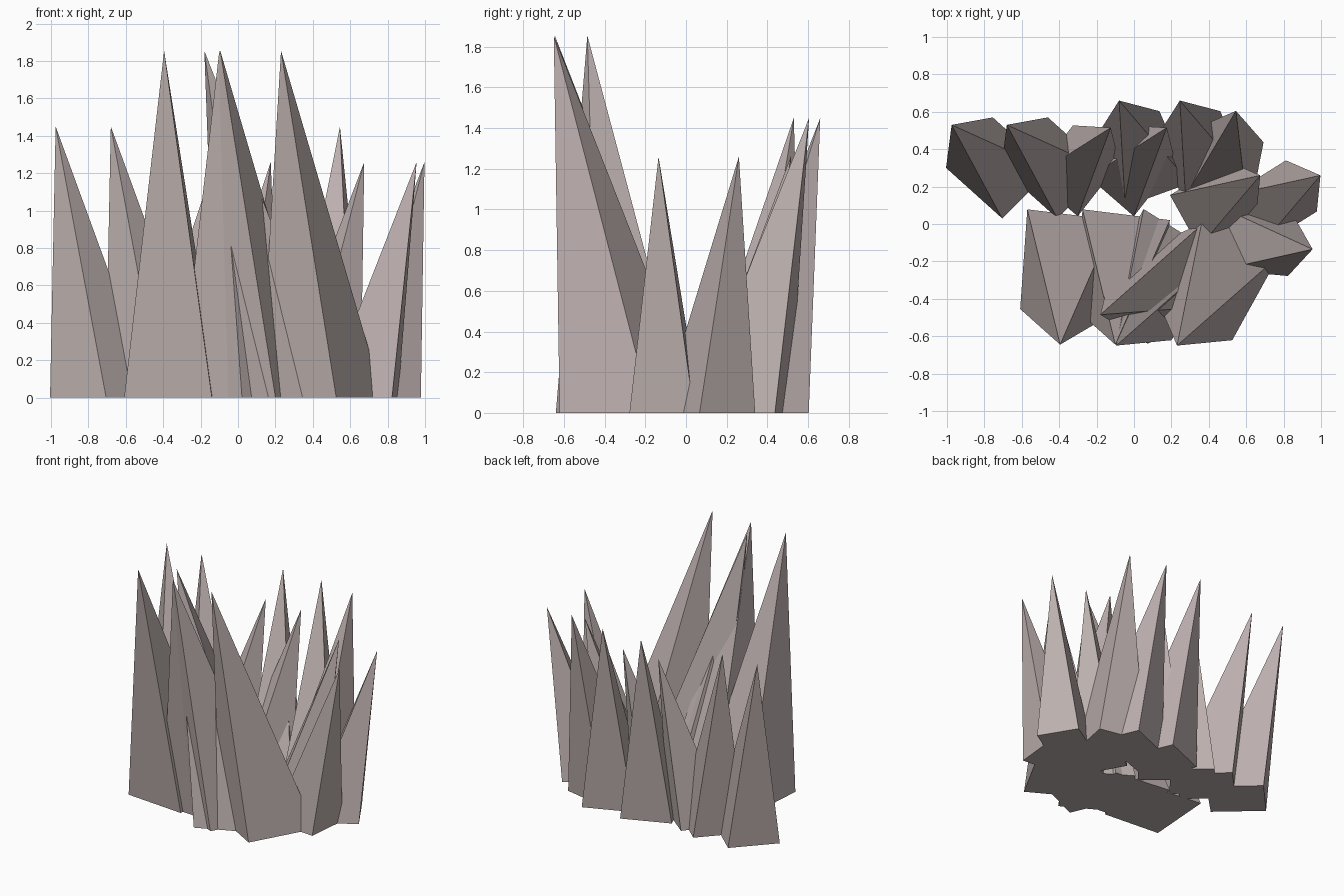
import bpy
from math import radians, cos, sin

if "Cube" in bpy.data.objects:
    bpy.data.objects.remove(bpy.data.objects["Cube"])

# Spike footprint relative to its leaning tip, for a spike 1.45 high
FOOT = [(-0.03, -0.23), (0.27, -0.50), (0.53, -0.24), (0.22, 0.04)]

# Brownish grey stone
stone = bpy.data.materials.new("stone")
stone.diffuse_color = (0.51, 0.44, 0.43, 1)
stone.use_nodes = True
stone.node_tree.nodes["Principled BSDF"].inputs["Base Color"].default_value = stone.diffuse_color


def spike(name, x, y, height, turn):
    s, a = height / 1.45, radians(turn)
    base = [(x + s * (px * cos(a) - py * sin(a)),
             y + s * (px * sin(a) + py * cos(a)), 0) for px, py in FOOT]
    n = len(base)
    faces = [(i, (i + 1) % n, n) for i in range(n)] + [tuple(reversed(range(n)))]
    mesh = bpy.data.meshes.new(name)
    mesh.from_pydata(base + [(x, y, height)], [], faces)
    mesh.update()
    mesh.materials.append(stone)
    ob = bpy.data.objects.new(name, mesh)
    bpy.context.collection.objects.link(ob)


# Groups: name, height, list of (tip x, tip y, turn in degrees)
GROUPS = [
    # tall spikes along the front
    ("tall_rock_spike", 1.855, [(-0.395, -0.645, 128), (-0.10, -0.645, 128),
                                (-0.18, -0.485, 66),
                                (-0.095, -0.65, 103), (0.23, -0.65, 103)]),
    # medium spikes along the back
    ("medium_rock_spike", 1.45, [(-0.975, 0.53, 0), (-0.68, 0.53, 0),
                                 (-0.08, 0.66, -25), (0.245, 0.66, -25),
                                 (0.545, 0.605, -59)]),
    # short spikes on the right and in the back gap
    ("short_rock_spike", 1.26, [(-0.125, 0.515, -86), (0.175, 0.515, -86),
                                (0.675, 0.26, -106), (0.997, 0.26, -106),
                                (0.955, -0.135, -143)]),
]
for name, height, tips in GROUPS:
    for i, (x, y, turn) in enumerate(tips):
        spike(f"{name}_{i + 1}", x, y, height, turn)
